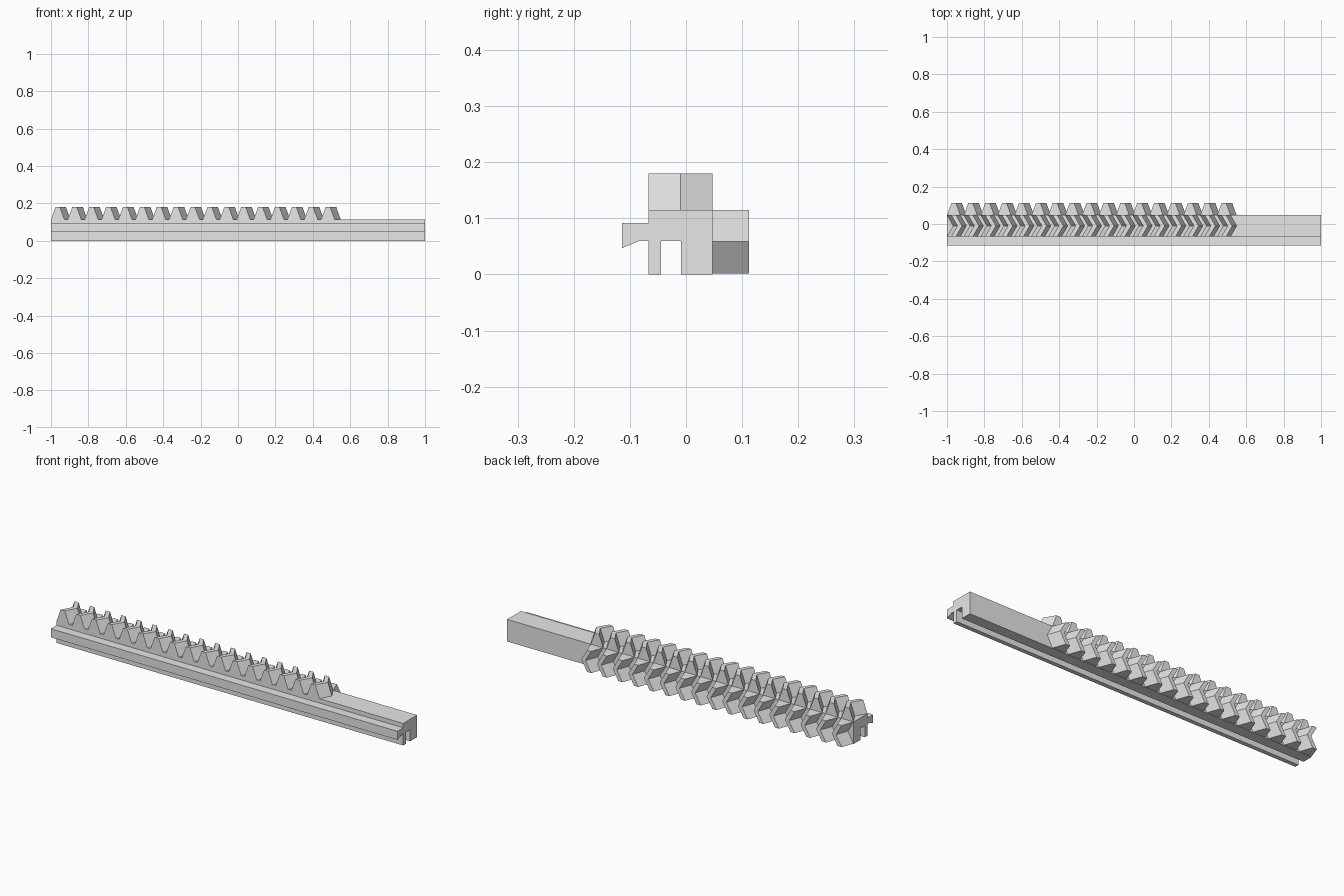
import bpy, bmesh, math
from mathutils import Vector

old = bpy.data.objects.get("Cube")
if old:
    bpy.data.objects.remove(old, do_unlink=True)

# Single plain grey
grey = bpy.data.materials.new("light_grey")
grey.use_nodes = True
colour = (0.8, 0.8, 0.8, 1)
grey.diffuse_color = colour
grey.node_tree.nodes["Principled BSDF"].inputs["Base Color"].default_value = colour


def loft(bm, sections):
    """Skin a row of equal cross-sections and cap both ends."""
    rings = [[bm.verts.new(p) for p in s] for s in sections]
    for a, b in zip(rings, rings[1:]):
        for i in range(len(a)):
            j = (i + 1) % len(a)
            bm.faces.new((a[i], a[j], b[j], b[i]))
    bm.faces.new(rings[0][::-1])
    bm.faces.new(rings[-1])


def finish(bm, name):
    bmesh.ops.recalc_face_normals(bm, faces=bm.faces)
    mesh = bpy.data.meshes.new(name)
    bm.to_mesh(mesh)
    bm.free()
    mesh.materials.append(grey)
    obj = bpy.data.objects.new(name, mesh)
    bpy.context.collection.objects.link(obj)
    return obj


# Body dimensions
FRONT, BACK, TOP = -0.067, 0.047, 0.115

# Slotted bar with a guide flange along the front
profile = [(FRONT, 0), (-0.045, 0), (-0.045, 0.06), (-0.009, 0.06),
           (-0.009, 0), (BACK, 0), (BACK, TOP), (FRONT, TOP),
           (FRONT, 0.092), (-0.114, 0.092), (-0.114, 0.047),
           (-0.083, 0.06), (FRONT, 0.06)]
bm = bmesh.new()
loft(bm, [[(x, y, z) for y, z in profile] for x in (-1, 1)])
finish(bm, "rack_bar")

# Herringbone tooth proportions
COUNT = 17
PITCH = 0.0903
MODULE = PITCH / math.pi
HEIGHT = 0.065
SLOPE = math.tan(math.radians(20))
HELIX = math.tan(math.radians(30))
BASE = PITCH / 2 + 2.5 * MODULE * SLOPE
SINK = 0.002


def herringbone(name, origin, across, up, width):
    """Row of chevron teeth pointing to +x on one side of the bar."""
    origin, across, up = Vector(origin), Vector(across), Vector(up)
    inset = HEIGHT * SLOPE
    dip = SINK * SLOPE
    outline = [(-dip, -SINK), (inset, HEIGHT),
               (BASE - inset, HEIGHT), (BASE + dip, -SINK)]
    bm = bmesh.new()
    for n in range(COUNT):
        sections = []
        for t, shift in ((0, 0), (0.5, width / 2 * HELIX), (1, 0)):
            start = origin + across * (width * t)
            start.x += n * PITCH + shift
            sections.append([start + Vector((max(u, 0) if n == 0 else u, 0, 0)) + up * h
                             for u, h in outline])
        loft(bm, sections)
    return finish(bm, name)


herringbone("top_teeth", (-1, FRONT, TOP), (0, 1, 0), (0, 0, 1), BACK - FRONT)
herringbone("back_teeth", (-1, BACK, 0.002), (0, 0, 1), (0, 1, 0), TOP - 0.002)
